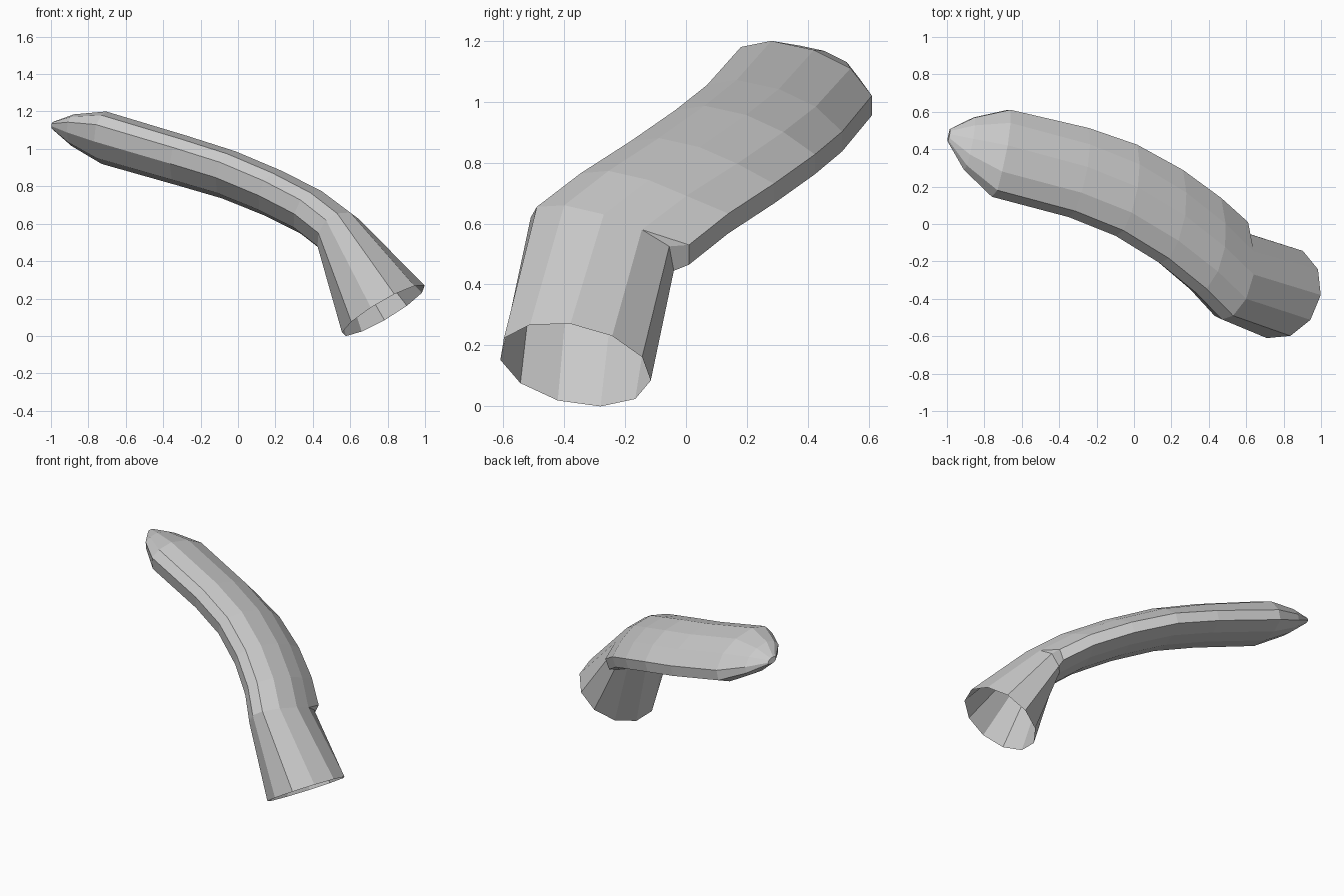
import bpy, bmesh
from math import sin, cos, tau
from mathutils import Vector as V

if "Cube" in bpy.data.objects:
    bpy.data.objects.remove(bpy.data.objects["Cube"])

N = 11

# Flattened cross-sections at the bend and near the tip
bend = [V(p) for p in (
    (.47, -.51, .62), (.53, -.49, .655), (.60, -.40, .66), (.64, -.27, .63),
    (.64, -.145, .58), (.61, .01, .53), (.58, .01, .465), (.52, -.10, .445),
    (.46, -.23, .45), (.425, -.38, .48), (.43, -.49, .55))]
end = [V(p) for p in (
    (-.76, .145, 1.13), (-.73, .18, 1.18), (-.705, .28, 1.2), (-.675, .42, 1.17),
    (-.66, .54, 1.11), (-.66, .61, 1.02), (-.675, .61, .955), (-.70, .52, .92),
    (-.73, .40, .92), (-.755, .26, .95), (-.77, .17, 1.04))]


def offsets(ring):
    mid = (ring[0] + ring[5]) / 2
    return [p - mid for p in ring]


bend_off, end_off = offsets(bend), offsets(end)

# Round open mouth
mouth_mid = V((.778, -.365, .137))
u, v = V((-.068, -.245, .015)), V((.213, -.05, .137))
mouth = [mouth_mid + u * cos(tau * k / N) + v * sin(tau * k / N) for k in range(N)]

# Collar at the bend with the notch on one side
collar = [p.copy() for p in bend]
collar[5] = V((.62, -.055, .525))
collar[6] = V((.575, -.04, .445))

# Body stations: centre, blend from bend to end section, scale
stations = [
    ((.40, -.115, .68), .2, 1), ((.20, .04, .78), .4, 1),
    ((-.04, .18, .878), .6, 1), ((-.295, .275, .955), .8, 1),
    ((-.71, .378, 1.075), 1, 1), ((-.88, .43, 1.11), 1, .6),
    ((-.99, .475, 1.127), 1, .14)]
rings = [mouth, collar, bend]
for mid, t, s in stations:
    rings.append([V(mid) + a.lerp(b, t) * s for a, b in zip(bend_off, end_off)])

# Skin the rings and close the tip
bm = bmesh.new()
loops = [[bm.verts.new(p) for p in ring] for ring in rings]
for a, b in zip(loops, loops[1:]):
    for k in range(N):
        j = (k + 1) % N
        bm.faces.new((a[k], a[j], b[j], b[k]))
bm.faces.new(loops[-1])
bmesh.ops.remove_doubles(bm, verts=bm.verts, dist=.0005)
bmesh.ops.recalc_face_normals(bm, faces=bm.faces)
mesh = bpy.data.meshes.new("bent_tube")
bm.to_mesh(mesh)
bm.free()
bpy.context.collection.objects.link(bpy.data.objects.new("bent_tube", mesh))
